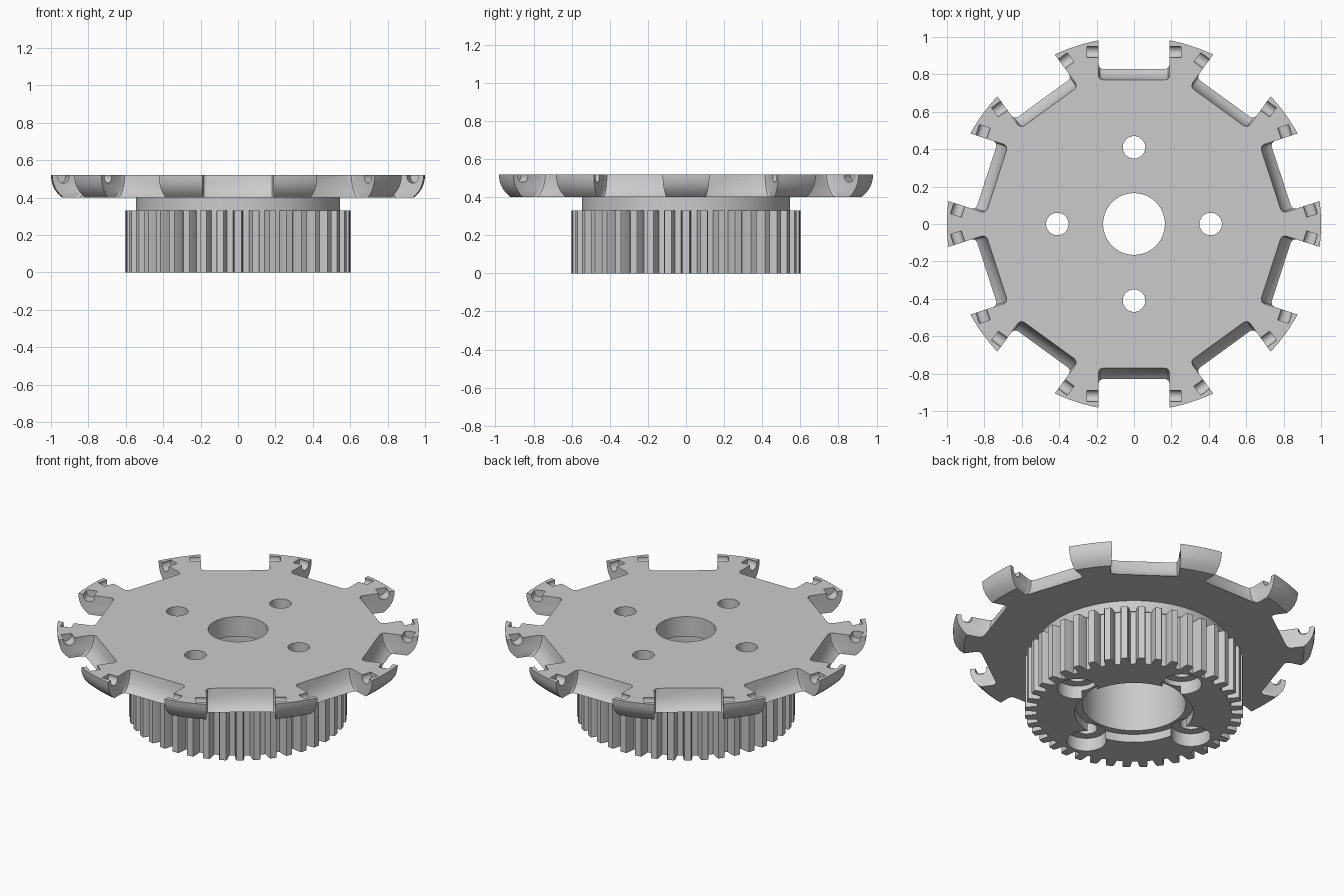
import bpy, bmesh, math
from mathutils import Matrix, Vector

if "Cube" in bpy.data.objects:
    bpy.data.objects.remove(bpy.data.objects["Cube"], do_unlink=True)

TOP, UNDER, GEAR_TOP = 0.52, 0.40, 0.33
SLOTS, TEETH = 10, 40

steel = bpy.data.materials.new("grey_steel")
steel.use_nodes = True
steel.diffuse_color = (0.6, 0.6, 0.6, 1)
steel.node_tree.nodes["Principled BSDF"].inputs["Base Color"].default_value = (0.6, 0.6, 0.6, 1)


def finish(bm, name):
    bmesh.ops.recalc_face_normals(bm, faces=bm.faces)
    mesh = bpy.data.meshes.new(name)
    bm.to_mesh(mesh)
    bm.free()
    mesh.materials.append(steel)
    ob = bpy.data.objects.new(name, mesh)
    bpy.context.collection.objects.link(ob)
    return ob


def loft(bm, rings, closed=False):
    """Bridge matching rings of points, with caps unless the rings form a loop."""
    loops = [[bm.verts.new(p) for p in ring] for ring in rings]
    n = len(loops[0])
    pairs = list(zip(loops, loops[1:]))
    if closed:
        pairs.append((loops[-1], loops[0]))
    else:
        bm.faces.new(loops[0])
        bm.faces.new(loops[-1])
    for a, b in pairs:
        for i in range(n):
            j = (i + 1) % n
            bm.faces.new((a[i], a[j], b[j], b[i]))


def circle(r, z, n=160, x=0, y=0):
    return [Vector((x + r * math.cos(2 * math.pi * i / n),
                    y + r * math.sin(2 * math.pi * i / n), z)) for i in range(n)]


def cylinder(bm, r, z0, z1, n=96, x=0, y=0):
    loft(bm, [circle(r, z0, n, x, y), circle(r, z1, n, x, y)])


def cut(target, bm, name):
    cutter = finish(bm, name)
    cutter.hide_render = True
    mod = target.modifiers.new(name, "BOOLEAN")
    mod.operation = "DIFFERENCE"
    mod.solver = "EXACT"
    mod.object = cutter
    bpy.context.view_layer.objects.active = target
    bpy.ops.object.modifier_apply(modifier=mod.name)
    bpy.data.objects.remove(cutter, do_unlink=True)


def cut_around(target, r, z0, z1, name):
    """Four equal holes on the bolt circle."""
    bm = bmesh.new()
    for x, y in ((1, 0), (0, 1), (-1, 0), (0, -1)):
        cylinder(bm, r, z0, z1, 48, 0.41 * x, 0.41 * y)
    cut(target, bm, name)


# Disc with a rounded rim and a central bore
bm = bmesh.new()
rim = [(0.94, UNDER), (0.962, 0.42), (0.981, 0.445), (0.992, 0.47), (0.998, 0.495), (1.0, TOP)]
profile = [(0.165, UNDER)] + rim + [(0.165, TOP)]
loft(bm, [circle(r, z, 200) for r, z in profile], closed=True)
disc = finish(bm, "slotted_disc")

# Rectangular rim slots with a hollow sloping floor and rounded corners
bm = bmesh.new()
half = 0.19
floor = [(0.845, 0.38), (0.828, UNDER), (0.808, 0.415), (0.79, 0.44), (0.777, 0.475),
         (0.77, TOP), (0.77, 0.56)]
for i in range(SLOTS):
    turn = Matrix.Rotation(2 * math.pi * i / SLOTS, 3, "Z")
    rings = []
    for r, z in floor:
        side = [(half, 1.2), (half, r + 0.024), (half - 0.007, r + 0.007), (half - 0.024, r)]
        outline = side + [(-x, y) for x, y in reversed(side)]
        rings.append([turn @ Vector((x, y, z)) for x, y in outline])
    loft(bm, rings)
cut(disc, bm, "slot_cutter")

# Small round grooves in the top of each rim tooth, open to the slots
bm = bmesh.new()
for i in range(SLOTS):
    turn = Matrix.Rotation(2 * math.pi * i / SLOTS, 3, "Z")
    for s in (-1, 1):
        loft(bm, [[turn @ Vector((s * x, 0.92 + p.x, 0.51 + p.y)) for p in circle(0.032, 0, 24)]
                  for x in (0.165, 0.25)])
cut(disc, bm, "groove_cutter")
cut_around(disc, 0.06, 0.3, 0.6, "disc_hole_cutter")

# Neck between disc and gear
bm = bmesh.new()
loft(bm, [circle(r, z) for r, z in
          ((0.286, GEAR_TOP), (0.545, GEAR_TOP), (0.545, UNDER), (0.286, UNDER))], closed=True)
neck = finish(bm, "neck")
cut_around(neck, 0.06, 0.3, 0.6, "neck_hole_cutter")

# Toothed pulley drum
bm = bmesh.new()
outline = []
pitch = 2 * math.pi / TEETH
for i in range(TEETH):
    for offset, r in ((-0.32, 0.54), (-0.25, 0.59), (-0.19, 0.604),
                      (0.19, 0.604), (0.25, 0.59), (0.32, 0.54)):
        a = (i + offset) * pitch
        outline.append((r * math.cos(a), r * math.sin(a)))
loft(bm, [[Vector((x, y, z)) for x, y in outline] for z in (0, GEAR_TOP)])
gear = finish(bm, "toothed_drum")

# Recess, shallow seat and bolt counterbores under the drum
for radius, top, name in ((0.286, 0.5, "recess_cutter"), (0.328, 0.05, "seat_cutter")):
    bm = bmesh.new()
    cylinder(bm, radius, -0.1, top, 160)
    cut(gear, bm, name)
cut_around(gear, 0.11, -0.1, 0.08, "counterbore_cutter")
cut_around(gear, 0.06, -0.1, 0.5, "drum_hole_cutter")

# Smooth the round walls, keep machined edges crisp
for ob in (disc, neck, gear):
    bpy.ops.object.select_all(action="DESELECT")
    ob.select_set(True)
    bpy.context.view_layer.objects.active = ob
    bpy.ops.object.shade_smooth_by_angle(angle=math.radians(25))
